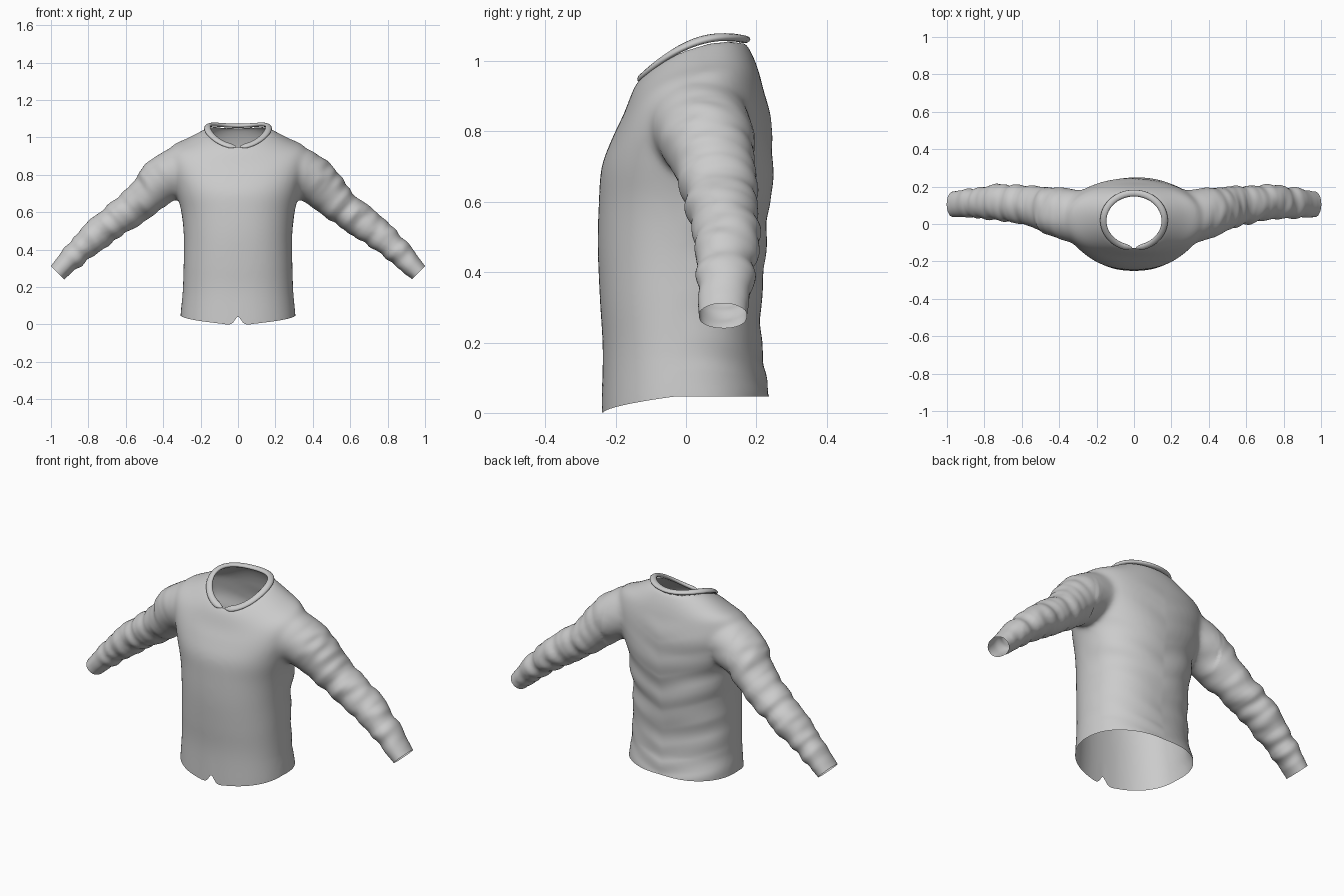
import bpy, bmesh, math
from mathutils import Vector, noise

if "Cube" in bpy.data.objects:
    bpy.data.objects.remove(bpy.data.objects["Cube"])

SEG = 48


def spline(rows, steps=6):
    """Catmull-Rom interpolation of rows of numbers."""
    out = []
    for i in range(len(rows) - 1):
        p = [rows[max(0, min(len(rows) - 1, i + k))] for k in (-1, 0, 1, 2)]
        for s in range(steps):
            t = s / steps
            out.append([0.5 * (2 * b + (c - a) * t + (2 * a - 5 * b + 4 * c - d) * t * t
                               + (3 * b - a - 3 * c + d) * t ** 3) for a, b, c, d in zip(*p)])
    return out + [list(rows[-1])]


def loft(bm, rings):
    """Skin rings of points and close both ends."""
    loops = [[bm.verts.new(p) for p in r] for r in rings]
    n = len(loops[0])
    for a, b in zip(loops, loops[1:]):
        for i in range(n):
            j = (i + 1) % n
            bm.faces.new((a[i], a[j], b[j], b[i]))
    bm.faces.new(loops[0])
    bm.faces.new(loops[-1])


def finish(bm, name):
    mesh = bpy.data.meshes.new(name)
    bm.to_mesh(mesh)
    bm.free()
    obj = bpy.data.objects.new(name, mesh)
    bpy.context.collection.objects.link(obj)
    return obj


def torso_ring(row):
    hw, yf, yb, zf, zb, arch = row
    pts = []
    for i in range(SEG):
        a = 2 * math.pi * i / SEG
        c, s = math.cos(a), math.sin(a)
        e = 2 / 2.25
        x = hw * math.copysign(abs(c) ** e, c)
        k = math.copysign(abs(s) ** e, s)
        y = (yf + yb) / 2 + k * (yb - yf) / 2
        pts.append((x, y, (zf + zb) / 2 + k * (zb - zf) / 2 + arch * c * c))
    return pts


def sleeve_rings(rows, side):
    rings = []
    for i, (x, y, z, r, ry) in enumerate(rows):
        a, b = rows[max(0, i - 1)], rows[min(len(rows) - 1, i + 1)]
        t = Vector((b[0] - a[0], 0, b[2] - a[2])).normalized()
        up = Vector((-t.z, 0, t.x))
        ring = []
        for k in range(32):
            ang = 2 * math.pi * k / 32
            p = Vector((x, y, z)) + up * r * math.cos(ang) + Vector((0, ry * math.sin(ang), 0))
            ring.append((p.x * side, p.y, p.z))
        rings.append(ring)
    return rings


# Torso: half width, front y, back y, front z, back z, rise at the sides
torso = [
    (.31, -.24, .235, -.10, -.10, 0), (.308, -.24, .236, 0, 0, 0),
    (.296, -.237, .218, .18, .18, 0), (.291, -.245, .215, .32, .32, 0),
    (.29, -.251, .226, .47, .47, 0), (.303, -.248, .24, .60, .60, 0),
    (.335, -.24, .248, .70, .70, .02), (.37, -.208, .243, .785, .82, .05),
    (.36, -.177, .218, .85, .93, .055), (.27, -.152, .197, .915, 1.0, .032),
    (.165, -.136, .17, .945, 1.055, .04)]
# Sleeve: centre x, y, z, radius up, radius in y
sleeve = [
    (.20, .03, .83, .14, .14), (.31, .04, .815, .137, .145), (.41, .06, .765, .128, .135),
    (.53, .09, .65, .1, .11), (.635, .107, .57, .092, .102), (.735, .115, .495, .085, .096),
    (.86, .112, .385, .069, .082), (.965, .105, .275, .053, .073), (1.03, .105, .205, .05, .07)]

bm = bmesh.new()
loft(bm, [torso_ring(r) for r in spline(torso)])
for side in (1, -1):
    loft(bm, sleeve_rings(spline(sleeve), side))
bmesh.ops.recalc_face_normals(bm, faces=bm.faces)
shirt = finish(bm, "shirt_body")

# Fuse torso and sleeves into one skin
bpy.context.view_layer.objects.active = shirt
shirt.select_set(True)
mod = shirt.modifiers.new("fuse", 'REMESH')
mod.mode = 'VOXEL'
mod.voxel_size = .01
bpy.ops.object.modifier_apply(modifier=mod.name)

bm = bmesh.new()
bm.from_mesh(shirt.data)
for _ in range(14):
    bmesh.ops.smooth_vert(bm, verts=bm.verts, factor=.5,
                          use_axis_x=True, use_axis_y=True, use_axis_z=True)

# Cloth folds: rings around the sleeves, slanted creases on the back
bm.normal_update()
moves = []
for v in bm.verts:
    x, y, z = v.co
    ax = abs(x)
    along = ax * .75 - z * .66
    arm = min(1, max(0, (ax - .36) / .15)) * min(1, max(0, (.98 - ax) / .1))
    d = arm * .011 * noise.noise(Vector((along * 20, y * 7, (z + ax) * 5 + (3 if x > 0 else 9))))
    if ax < .4:
        back = min(1, max(0, (y + .02) / .15)) * min(1, max(0, (.95 - z) / .2))
        d += back * .012 * noise.noise(Vector((x * 3, 2, (z - .35 * ax) * 10)))
    moves.append(v.normal * d)
for v, m in zip(bm.verts, moves):
    v.co += m

# Openings: hem, wrists and neck
cuts = [((0, 0, 0), (0, 0, -1))]
cuts += [((s * .965, .1, .275), (s * .7, 0, -.7)) for s in (1, -1)]
for co, no in cuts:
    bmesh.ops.bisect_plane(bm, geom=bm.verts[:] + bm.edges[:] + bm.faces[:],
                           plane_co=co, plane_no=no, clear_outer=True)
neck = [v for v in bm.verts if v.co.z > .8
        and (v.co.x / .157) ** 2 + ((v.co.y - .0175) / .145) ** 2 < 1]
bmesh.ops.delete(bm, geom=neck, context='VERTS')

# Shaped hem with a small notch at the front
for v in bm.verts:
    x, y, z = v.co
    if z < .16 and abs(x) < .4:
        t = min(1, max(0, (y + .236) / .2))
        h = .046 * t ** .6
        if y < 0:
            h = max(h, .042 * math.exp(-(x / .022) ** 2))
        v.co.z += h * (1 - z / .16)
shirt = (finish(bm, "shirt"), bpy.data.objects.remove(shirt))[0]

# Collar: flat rolled band, open at the front centre
bm = bmesh.new()
rings = []
N = 96
for i in range(N + 1):
    f = i / N
    a = -math.pi / 2 + .06 + f * (2 * math.pi - .12)
    c, s = math.cos(a), math.sin(a)
    centre = Vector((.164 * c, .0185 + .1465 * s, 1.006 + .056 * s + .045 * c * c))
    out = Vector((c, s, -.35 + .35 * s)).normalized()
    tan = Vector((-s, c, 0))
    up = out.cross(tan).normalized()
    e = min(1, .3 + min(i, N - i) * .25)
    rings.append([centre + out * .018 * e * math.cos(q) + up * .011 * e * math.sin(q)
                  for q in (2 * math.pi * k / 12 for k in range(12))])
loft(bm, rings)
bmesh.ops.recalc_face_normals(bm, faces=bm.faces)
collar = finish(bm, "collar")

for obj in (shirt, collar):
    bpy.ops.object.select_all(action='DESELECT')
    obj.select_set(True)
    bpy.context.view_layer.objects.active = obj
    bpy.ops.object.shade_smooth_by_angle(angle=math.radians(60))
